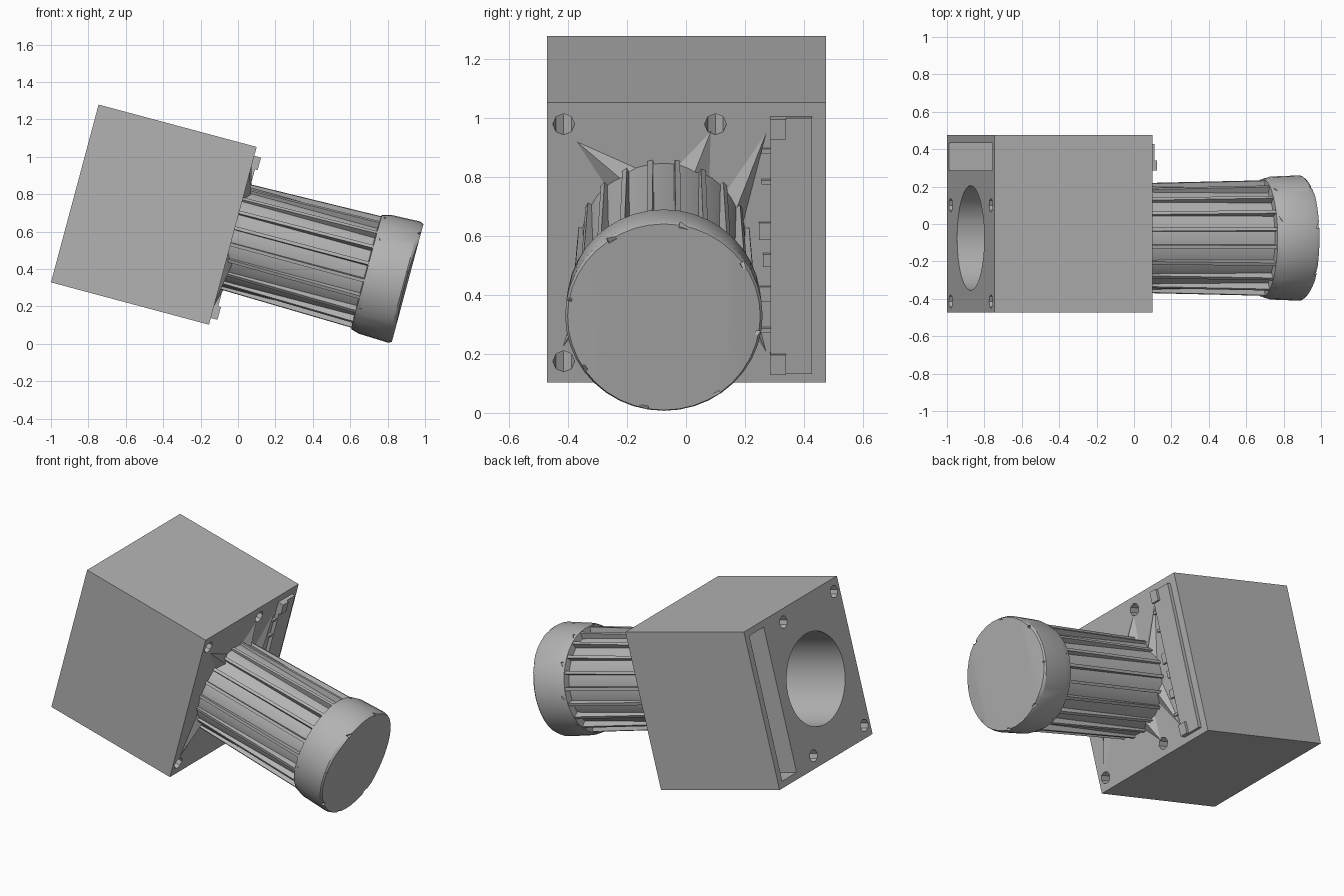
import bpy, bmesh
from math import radians, sin, cos, pi
from mathutils import Matrix, Vector

if "Cube" in bpy.data.objects:
    bpy.data.objects.remove(bpy.data.objects["Cube"], do_unlink=True)

GREY = (0.45, 0.45, 0.45, 1)
mat = bpy.data.materials.new("plain grey")
mat.diffuse_color = GREY
mat.use_nodes = True
mat.node_tree.nodes["Principled BSDF"].inputs["Base Color"].default_value = GREY

# Everything is built level (x = motor axis), then tilted together at the end
AXIS_Y, AXIS_Z = -0.075, 0.49
DEPTH = 0.875
parts = []


def finish(bm, name, smooth=False):
    bmesh.ops.recalc_face_normals(bm, faces=bm.faces)
    me = bpy.data.meshes.new(name)
    bm.to_mesh(me)
    bm.free()
    me.materials.append(mat)
    ob = bpy.data.objects.new(name, me)
    bpy.context.collection.objects.link(ob)
    if smooth:
        activate(ob)
        bpy.ops.object.shade_smooth_by_angle(angle=radians(30))
    parts.append(ob)
    return ob


def activate(ob):
    bpy.ops.object.select_all(action='DESELECT')
    ob.select_set(True)
    bpy.context.view_layer.objects.active = ob


def add_box(bm, x, y, z):
    lo, hi = Vector((x[0], y[0], z[0])), Vector((x[1], y[1], z[1]))
    m = Matrix.Translation((lo + hi) / 2) @ Matrix.Diagonal((*(hi - lo), 1))
    bmesh.ops.create_cube(bm, size=1, matrix=m)


def add_rod(bm, x, y, z, r, sides):
    m = Matrix.Translation(((x[0] + x[1]) / 2, y, z)) @ Matrix.Rotation(pi / 2, 4, 'Y')
    bmesh.ops.create_cone(bm, cap_ends=True, segments=sides, radius1=r, radius2=r,
                          depth=x[1] - x[0], matrix=m)


def lathe(profile, sides):
    """Turn a list of (x, radius) around the motor axis."""
    bm = bmesh.new()
    rings = [[bm.verts.new((x, AXIS_Y + r * sin(2 * pi * i / sides),
                            AXIS_Z + r * cos(2 * pi * i / sides)))
              for i in range(sides)] for x, r in profile]
    for a, b in zip(rings, rings[1:]):
        for i in range(sides):
            j = (i + 1) % sides
            bm.faces.new((a[i], a[j], b[j], b[i]))
    bm.faces.new(rings[0])
    bm.faces.new(rings[-1])
    return bm


def cut(ob, bm):
    """Subtract the solid in bm and discard it."""
    tool = finish(bm, "cutter")
    tool.hide_render = True
    parts.remove(tool)
    mod = ob.modifiers.new("cut", 'BOOLEAN')
    mod.operation, mod.solver, mod.object = 'DIFFERENCE', 'EXACT', tool
    activate(ob)
    bpy.ops.object.modifier_apply(modifier=mod.name)
    bpy.data.objects.remove(tool, do_unlink=True)


# Mounting block with bore, connector slot and four through holes
bm = bmesh.new()
add_box(bm, (0, DEPTH), (-0.472, 0.475), (0, 0.984))
block = finish(bm, "mounting_block")
HOLES = [(y, z) for y in (-0.415, 0.1) for z in (0.075, 0.908)]
bm = bmesh.new()
add_rod(bm, (-0.1, 0.86), AXIS_Y, AXIS_Z, 0.28, 48)
add_box(bm, (-0.1, 0.86), (0.287, 0.433), (0.04, 0.945))
for y, z in HOLES:
    add_rod(bm, (-0.1, 1), y, z, 0.037, 8)
cut(block, bm)
activate(block)
bpy.ops.object.shade_smooth_by_angle(angle=radians(20))

# Motor barrel
finish(lathe([(0.865, 0.281), (1.64, 0.274)], 40), "motor_barrel", True)

# Cooling fins, slightly flared towards the cap
bm = bmesh.new()
FINS = 20
for i in range(FINS):
    a = 2 * pi * (i + 0.5) / FINS
    out, side = Vector((0, sin(a), cos(a))), Vector((0, cos(a), -sin(a))) * 0.009
    base = Vector((0, AXIS_Y, AXIS_Z))
    outline = [(0.87, 0.25), (0.87, 0.294), (1.63, 0.311), (1.63, 0.25)]
    left, right = [[bm.verts.new(base + out * r + side * s + Vector((x, 0, 0)))
                    for x, r in outline] for s in (-1, 1)]
    bm.faces.new(left)
    bm.faces.new(right)
    for j in range(4):
        k = (j + 1) % 4
        bm.faces.new((left[j], left[k], right[k], right[j]))
finish(bm, "cooling_fins")

# End cap, its face falling away a little at both sides
bm = lathe([(1.61, 0.27), (1.615, 0.316), (1.66, 0.329), (1.822, 0.335), (1.843, 0.327)], 40)
chord = 0.225
for s in (-1, 1):
    bmesh.ops.bisect_plane(bm, geom=bm.verts[:] + bm.edges[:] + bm.faces[:],
                           plane_co=(0, AXIS_Y + s * chord, 0), plane_no=(0, 1, 0))
for v in bm.verts:
    over = abs(v.co.y - AXIS_Y) - chord
    if v.co.x > 1.84 and over > 0:
        v.co.x -= over * 0.12
cap = finish(bm, "end_cap")

# Small triangular notches around both rims of the cap
bm = bmesh.new()
for x, r, count, turn in ((1.625, 0.335, 10, 0), (1.843, 0.335, 8, 0.25)):
    for i in range(count):
        m = (Matrix.Translation((x, AXIS_Y, AXIS_Z))
             @ Matrix.Rotation(2 * pi * (i + 0.5 + turn) / count, 4, 'X')
             @ Matrix.Translation((0, 0, r)))
        bmesh.ops.create_cone(bm, cap_ends=True, segments=3, radius1=0.022,
                              radius2=0.022, depth=0.035, matrix=m)
cut(cap, bm)
activate(cap)
bpy.ops.object.shade_smooth_by_angle(angle=radians(25))

# Connector strip with end lugs and side tabs
bm = bmesh.new()
add_box(bm, (0.85, 0.897), (0.287, 0.428), (0.037, 0.935))
for z in (0.037, 0.865):
    add_box(bm, (0.86, 0.912), (0.285, 0.34), (z, z + 0.07))
for z, height, reach in ((0.18, 0.015, 0.04), (0.29, 0.05, 0.04), (0.41, 0.045, 0.025),
                         (0.505, 0.06, 0.04), (0.7, 0.015, 0.03), (0.81, 0.015, 0.03)):
    add_box(bm, (0.86, 0.89), (0.287 - reach, 0.3), (z, z + height))
finish(bm, "connector_strip")

# Low gussets running from the barrel to the holes and the strip
bm = bmesh.new()
for tip_y, tip_z, centre, spread in ((-0.375, 0.85, -32, 13), (0.085, 0.885, 22, 12),
                                     (0.275, 0.885, 62, 13), (-0.42, 0.12, -122, 13),
                                     (0.085, 0.1, 158, 12), (0.275, 0.1, 118, 13)):
    def on_barrel(x, deg):
        a = radians(deg)
        return bm.verts.new((x, AXIS_Y + 0.279 * sin(a), AXIS_Z + 0.279 * cos(a)))
    tip = bm.verts.new((0.874, tip_y, tip_z))
    a, b = on_barrel(0.874, centre - spread), on_barrel(0.874, centre + spread)
    top = on_barrel(0.91, centre)
    for tri in ((tip, a, top), (tip, top, b), (a, b, top), (tip, b, a)):
        bm.faces.new(tri)
finish(bm, "gussets")

# Tilt the whole assembly
tilt = Matrix.Translation((-1, 0, 0.329)) @ Matrix.Rotation(radians(15), 4, 'Y')
for ob in parts:
    ob.data.transform(tilt)
    ob.data.update()
